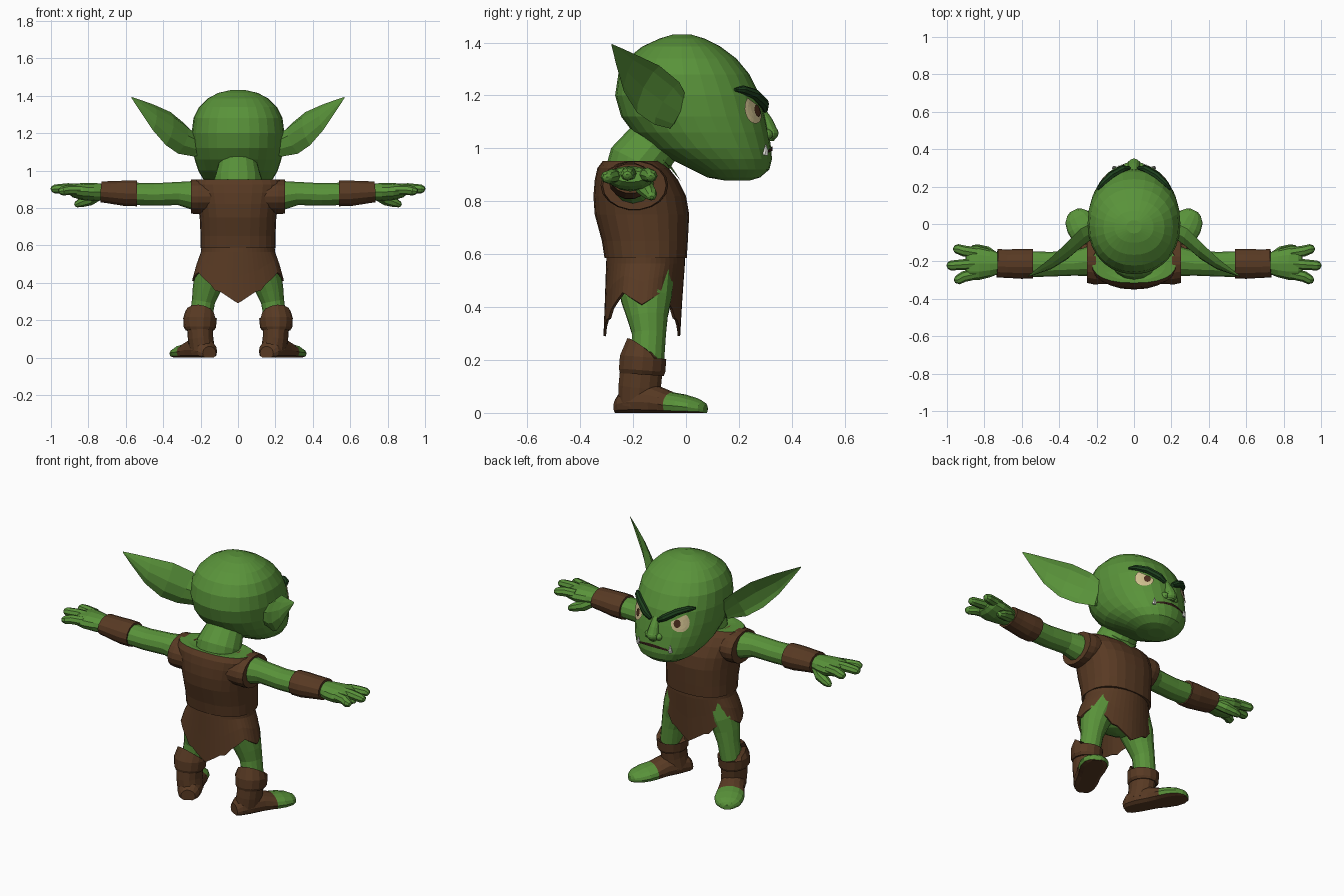
import bpy, bmesh, math
from mathutils import Vector
from mathutils.bvhtree import BVHTree

if "Cube" in bpy.data.objects:
    bpy.data.objects.remove(bpy.data.objects["Cube"])

def mat(name, r, g, b):
    m = bpy.data.materials.new(name)
    m.diffuse_color = (r, g, b, 1)
    m.use_nodes = True
    m.node_tree.nodes["Principled BSDF"].inputs["Base Color"].default_value = m.diffuse_color
    return m

SKIN = mat("green skin", 0.10, 0.29, 0.042)
LEATHER = mat("brown leather", 0.098, 0.042, 0.017)
EYE = mat("pale yellow eye", 0.62, 0.52, 0.27)
PUPIL = mat("dark brown pupil", 0.07, 0.025, 0.012)
BROW = mat("dark green brow", 0.012, 0.05, 0.012)
MOUTH = mat("dark mouth", 0.03, 0.012, 0.008)
TOOTH = mat("white tooth", 0.75, 0.75, 0.7)

def finish(name, bm, mats, mirror=False, rule=None):
    bmesh.ops.recalc_face_normals(bm, faces=bm.faces)
    bm.normal_update()
    if rule:
        for f in bm.faces:
            f.material_index = rule(f)
    me = bpy.data.meshes.new(name)
    bm.to_mesh(me)
    bm.free()
    ob = bpy.data.objects.new(name, me)
    bpy.context.collection.objects.link(ob)
    for m in mats:
        me.materials.append(m)
    if mirror:
        ob.modifiers.new("mirror", 'MIRROR').use_mirror_merge = False
    return ob

def loft(name, rings, mats, mirror=False, rule=None, caps=True):
    """Skin a list of equal-length closed rings."""
    bm = bmesh.new()
    vs = [[bm.verts.new(p) for p in r] for r in rings]
    n = len(vs[0])
    for a, b in zip(vs, vs[1:]):
        for i in range(n):
            j = (i + 1) % n
            bm.faces.new((a[i], a[j], b[j], b[i]))
    if caps:
        bm.faces.new(vs[0])
        bm.faces.new(vs[-1])
    return finish(name, bm, mats, mirror, rule)

def oval(z, yb, yf, xh, n=28, e=2.0):
    """Horizontal superellipse ring from back y, front y and half width."""
    pts = []
    for i in range(n):
        a = 2 * math.pi * i / n
        s, c = math.sin(a), math.cos(a)
        q = lambda t: math.copysign(abs(t) ** (2 / e), t)
        pts.append(Vector((xh * q(s), (yb + yf) / 2 + (yf - yb) / 2 * q(c), z)))
    return pts

def tube(name, stations, m, mirror=True, n=12):
    """Limb along a path: stations are (x, y, z, side radius, up radius)."""
    P = [Vector(s[:3]) for s in stations]
    rings = []
    for k, s in enumerate(stations):
        t = (P[min(k + 1, len(P) - 1)] - P[max(k - 1, 0)]).normalized()
        ref = Vector((0, 1, 0)) if abs(t.z) > 0.7 else Vector((0, 0, 1))
        u = t.cross(ref).normalized()
        v = u.cross(t)
        rings.append([P[k] + u * s[3] * math.cos(2 * math.pi * i / n)
                      + v * s[4] * math.sin(2 * math.pi * i / n) for i in range(n)])
    return loft(name, rings, [m], mirror)

def blob(name, c, r, m, mirror=False):
    bm = bmesh.new()
    bmesh.ops.create_uvsphere(bm, u_segments=12, v_segments=8, radius=1)
    for v in bm.verts:
        v.co = Vector(c) + Vector([a * b for a, b in zip(v.co, r)])
    return finish(name, bm, [m], mirror)

# head: stacked oval sections, chin pushed forward
head_sections = [(0.878, .15, .24, .05), (0.89, .08, .28, .105), (0.92, .02, .315, .155),
    (0.96, -.06, .325, .19), (1.0, -.13, .322, .213), (1.06, -.2, .313, .232),
    (1.12, -.245, .3, .243), (1.2, -.268, .28, .248), (1.28, -.256, .24, .238),
    (1.34, -.222, .19, .208), (1.385, -.165, .13, .163), (1.415, -.1, .07, .105), (1.43, -.05, .02, .04)]
head = loft("head", [oval(*s, e=2.15) for s in head_sections], [SKIN])
surface = BVHTree.FromPolygons([v.co.copy() for v in head.data.vertices],
                               [tuple(p.vertices) for p in head.data.polygons])

def decal(name, centre, u, outline, m, lift, mirror=True):
    """Thin plate laid on the head; the outline is in (sideways, up) units."""
    bm = bmesh.new()
    c, u = Vector(centre), Vector(u).normalized()
    def put(a, b):
        loc, nor, _, _ = surface.find_nearest(c + u * a + Vector((0, 0, b)))
        out = Vector((loc.x, loc.y, 0)).normalized()
        return bm.verts.new(loc + out * lift)
    mid = put(0, 0)
    rings = [[put(a * k, b * k) for a, b in outline] for k in (0.35, 0.7, 1)]
    n = len(outline)
    for i in range(n):
        j = (i + 1) % n
        bm.faces.new((mid, rings[0][i], rings[0][j]))
        for p, q in zip(rings, rings[1:]):
            bm.faces.new((p[i], q[i], q[j], p[j]))
    return finish(name, bm, [m], mirror)

def disc(w, h, n=20):
    return [(w * math.cos(2 * math.pi * i / n), h * math.sin(2 * math.pi * i / n)) for i in range(n)]

# eyes with lids slanted towards the nose
eye = [(a, min(b, 0.03 + 0.5 * a)) for a, b in disc(.052, .055)]
decal("eyes", (.137, .25, 1.147), (.79, -.62, 0), eye, EYE, .007)
decal("pupils", (.125, .26, 1.142), (.79, -.62, 0), disc(.019, .024, 12), PUPIL, .011)
tube("eyebrows", [(.195, .185, 1.222, .006, .006), (.17, .215, 1.222, .016, .016),
    (.12, .26, 1.205, .02, .02), (.06, .295, 1.168, .02, .02), (.025, .3, 1.145, .01, .012)], BROW, n=8)

# nose, mouth and fangs
tube("nose_bridge", [(0, .275, 1.15, .02, .02), (0, .3, 1.1, .028, .028),
    (0, .312, 1.062, .036, .036), (0, .308, 1.03, .025, .025)], SKIN, mirror=False)
blob("nose_tip", (0, .315, 1.058), (.036, .035, .03), SKIN)
blob("nostrils", (.035, .302, 1.052), (.022, .026, .022), SKIN, True)
decal("mouth", (0, .33, 1.0), (1, 0, 0), [(a, b - 1.1 * a * a) for a, b in disc(.115, .009)], MOUTH, .005, False)
tube("fangs", [(.105, .298, .975, .013, .013), (.106, .302, .99, .01, .01),
    (.106, .302, 1.015, .002, .002)], TOOTH, n=6)

# ears: dished leaf between an upper and a lower edge, (upper, lower, back bulge, front dish)
ear_sections = [((.16, .0, 1.17), (.16, -.05, 1.09), .04, -.03), ((.235, .0, 1.2), (.235, -.06, 1.075), .05, -.01),
    ((.285, -.025, 1.25), (.32, -.12, 1.09), .055, .02), ((.36, -.1, 1.312), (.385, -.185, 1.135), .045, .025),
    ((.45, -.185, 1.352), (.455, -.235, 1.215), .03, .016), ((.52, -.24, 1.377), (.525, -.265, 1.32), .014, .006),
    ((.57, -.28, 1.394), (.57, -.281, 1.388), .002, .0)]
axis = Vector((.37, -.24, .22)).normalized()
rings = []
for up, low, back, front in ear_sections:
    up, low = Vector(up), Vector(low)
    nrm = axis.cross(up - low).normalized()
    if nrm.y > 0:
        nrm = -nrm
    at = lambda t, d: up.lerp(low, t) + nrm * d
    rings.append([up, at(.2, back * .7), at(.5, back), at(.8, back * .7), low,
                  at(.85, front * .6), at(.5, front), at(.15, front * .6)])
loft("ears", rings, [SKIN], True)

# neck
tube("neck", [(0, -.19, .89, .13, .12), (0, -.18, .95, .13, .115), (0, -.13, 1.01, .11, .105),
    (0, -.07, 1.08, .1, .1)], SKIN, mirror=False, n=16)

# tunic body with a green neckline on top
body = [(.585, -.308, .003, .2), (.65, -.318, .007, .2), (.75, -.345, .012, .205), (.82, -.35, .0, .215),
    (.88, -.345, -.03, .23), (.925, -.335, -.065, .238), (.952, -.315, -.1, .225),
    (.952, -.3, -.11, .17), (.945, -.28, -.12, .12)]
loft("tunic", [oval(*s, n=24, e=2.4) for s in body], [LEATHER, SKIN],
     rule=lambda f: int(f.normal.z > .9 and f.calc_center_median().z > .94))
bm = bmesh.new()
bm.faces.new([bm.verts.new(p) for p in ((-.09, -.085, .955), (0, -.018, .875), (0, -.07, .955))])
bm.faces.new([bm.verts.new(p) for p in ((.09, -.085, .955), (0, -.07, .955), (0, -.018, .875))])
finish("chest_opening", bm, [SKIN])

# sleeve holes
tube("sleeves", [(.14, -.195, .86, .125, .09), (.215, -.195, .86, .128, .094), (.25, -.195, .86, .12, .092)],
     LEATHER, n=18)

# ragged skirt: hem height follows the angle round the body
N = 48
hem = []
for p, i in zip(oval(0, -.312, -.022, .245, N), range(N)):
    a = abs((360 * i / N + 90) % 180 - 90)           # 0 at front and back, 90 at the sides
    p.z = .29 + .165 * a / 60 if a < 60 else .455 - .045 * (a - 60) / 30
    if 25 < a < 35:
        p.z -= .015
    hem.append(p)
top = oval(.6, -.3, -.004, .195, N)
skirt = loft("skirt", [top, oval(.565, -.302, -.004, .198, N),
    [t.lerp(h, .55) for t, h in zip(top, hem)], hem], [LEATHER], caps=False)
sol = skirt.modifiers.new("cloth", 'SOLIDIFY')
sol.thickness = .01
blob("hips", (0, -.155, .49), (.17, .12, .1), SKIN)

# arms, bracers and hands
tube("arms", [(.14, -.2, .865, .09, .08), (.24, -.2, .867, .08, .077), (.32, -.21, .877, .066, .062),
    (.45, -.215, .872, .066, .06), (.58, -.215, .876, .07, .06), (.74, -.21, .885, .058, .045)], SKIN)
tube("bracers", [(.54, -.213, .877, .078, .07), (.6, -.213, .878, .08, .07),
    (.68, -.212, .883, .076, .062), (.732, -.21, .886, .076, .057)], LEATHER, n=14)
tube("palms", [(.72, -.21, .885, .055, .045), (.77, -.21, .885, .075, .048), (.83, -.21, .888, .09, .046),
    (.88, -.21, .892, .088, .036), (.9, -.21, .894, .06, .022)], SKIN)
for name, y0, y1, tip, z in (("front_fingers", -.155, -.133, .965, .9), ("middle_fingers", -.212, -.222, 1.0, .905),
                             ("rear_fingers", -.265, -.298, .96, .895)):
    tube(name, [(.84, y0, z, .03, .026), (.91, (y0 + y1) / 2, z, .029, .027), (tip - .02, y1, z - .004, .026, .024),
        (tip - .005, y1, z - .007, .018, .016), (tip, y1, z - .009, .007, .007)], SKIN, n=8)
tube("thumbs", [(.745, -.18, .87, .03, .03), (.79, -.15, .845, .032, .032), (.84, -.135, .828, .027, .025),
    (.865, -.13, .818, .018, .016), (.873, -.13, .814, .007, .007)], SKIN, n=8)

# legs, boots and cuffs
tube("legs", [(.1, -.15, .54, .1, .11), (.15, -.15, .43, .085, .098), (.17, -.145, .36, .074, .078),
    (.185, -.14, .3, .062, .066), (.2, -.145, .2, .06, .064)], SKIN, n=14)
tube("boot_shafts", [(.19, -.18, .03, .068, .078), (.2, -.175, .1, .068, .082), (.203, -.168, .17, .07, .082)],
     LEATHER, n=14)
tube("boot_cuffs", [(.204, -.167, .145, .075, .085), (.204, -.166, .16, .086, .09), (.203, -.162, .21, .09, .09),
    (.203, -.16, .232, .08, .08), (.2, -.15, .225, .058, .06)], LEATHER, n=14)

# feet turned outwards, green toes in front
along, across, heel = Vector((.46, .888, 0)), Vector((.888, -.46, 0)), Vector((.19, -.185, 0))
rings = []
for t, w, h in ((-.08, .04, .06), (-.055, .06, .09), (0, .07, .11), (.08, .07, .105), (.125, .075, .088),
                (.15, .079, .078), (.2, .082, .07), (.25, .07, .056), (.28, .042, .042), (.29, .02, .028)):
    ring = []
    for i in range(14):
        a = 2 * math.pi * i / 14
        p = heel + along * t + across * w * math.cos(a)
        p.z = max(0, h * .38 + h * .62 * math.sin(a))
        ring.append(p)
    rings.append(ring)
loft("feet", rings, [LEATHER, SKIN], True,
     lambda f: int((f.calc_center_median() - heel).dot(along) > .145 and f.normal.z > -.7))
